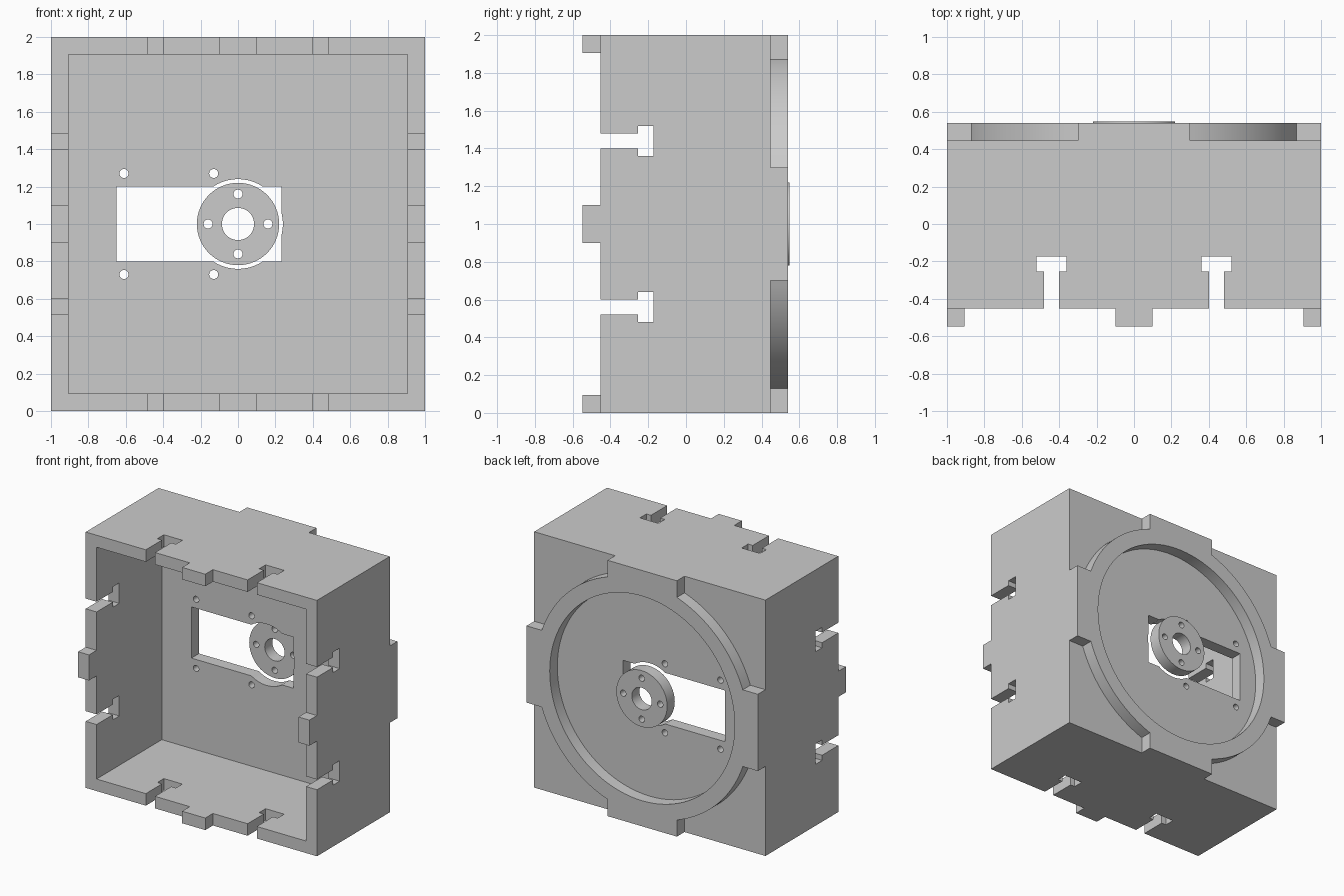
import bpy, bmesh
from math import cos, sin, pi, asin
from mathutils import Vector

if "Cube" in bpy.data.objects:
    bpy.data.objects.remove(bpy.data.objects["Cube"], do_unlink=True)

WALL = 0.094                     # wall, tab and rim thickness
FRONT, BACK = -0.453, 0.447      # ends of the plain box, without tabs and rim
RIM, TAB = 0.92, 0.3             # rim outer radius, half width of its lugs
MID = 1.0                        # height of the centre

grey = bpy.data.materials.new("plain grey")
grey.use_nodes = True
grey.diffuse_color = (0.6, 0.6, 0.6, 1)
grey.node_tree.nodes["Principled BSDF"].inputs["Base Color"].default_value = (0.6, 0.6, 0.6, 1)

PLACE = {"x": lambda u, v, t: (t, v, u),
         "y": lambda u, v, t: (u, t, v),
         "z": lambda u, v, t: (u, v, t)}


def prism(name, points, low, high, axis="y"):
    """Extrude a flat profile along an axis."""
    bm = bmesh.new()
    face = bm.faces.new([bm.verts.new(PLACE[axis](u, v, low)) for u, v in points])
    top = bmesh.ops.extrude_face_region(bm, geom=[face])["geom"]
    shift = Vector(PLACE[axis](0, 0, high - low))
    bmesh.ops.translate(bm, vec=shift, verts=[g for g in top if isinstance(g, bmesh.types.BMVert)])
    bmesh.ops.recalc_face_normals(bm, faces=bm.faces)
    mesh = bpy.data.meshes.new(name)
    bm.to_mesh(mesh)
    bm.free()
    mesh.materials.append(grey)
    obj = bpy.data.objects.new(name, mesh)
    bpy.context.collection.objects.link(obj)
    return obj


def rect(u0, u1, v0, v1):
    return [(u0, v0), (u1, v0), (u1, v1), (u0, v1)]


def arc(u, v, r, start=0.0, end=2 * pi, steps=64, closed=True):
    count = steps if closed else steps + 1
    angles = [start + (end - start) * i / steps for i in range(count)]
    return [(u + r * cos(a), v + r * sin(a)) for a in angles]


def cut(target, points, low, high, axis="y"):
    """Cut an extruded profile out of the target."""
    cutter = prism("cutter", points, low, high, axis)
    cutter.hide_render = True
    bpy.context.view_layer.objects.active = target
    mod = target.modifiers.new("cut", "BOOLEAN")
    mod.operation, mod.solver, mod.object = "DIFFERENCE", "EXACT", cutter
    bpy.ops.object.modifier_apply(modifier=mod.name)
    bpy.data.objects.remove(cutter, do_unlink=True)


def smooth(obj):
    bpy.ops.object.select_all(action="DESELECT")
    obj.select_set(True)
    bpy.context.view_layer.objects.active = obj
    bpy.ops.object.shade_smooth_by_angle(angle=pi / 6)


# Housing: solid block, hollowed from the front
housing = prism("housing", rect(-1, 1, 0, 2), FRONT - WALL, BACK + WALL)
inner = 1 - WALL
cut(housing, rect(-inner, inner, MID - inner, MID + inner), -1, BACK - WALL)

# Front tabs and back rim with lugs: remove the four corners of each layer
a = asin(TAB / RIM)
corner = arc(0, 0, RIM, a, pi / 2 - a, 24, False) + [(TAB, 1.2), (1.2, 1.2), (1.2, TAB)]
for sx in (-1, 1):
    for sz in (-1, 1):
        tab_gap = rect(0.1, 1.2, 0.1, 1.2)
        cut(housing, [(sx * u, MID + sz * v) for u, v in tab_gap], -1, FRONT)
        cut(housing, [(sx * u, MID + sz * v) for u, v in corner], BACK, 1)

# T slots through opposite walls
for axis, centre, low, high in (("z", 0, -0.2, 2.2), ("x", MID, -1.2, 1.2)):
    for side in (-1, 1):
        half = [(0.04, -0.7), (0.04, -0.253), (0.08, -0.253), (0.08, -0.173)]
        tee = half + [(-u, v) for u, v in reversed(half)]
        cut(housing, [(centre + side * 0.44 + u, v) for u, v in tee], low, high, axis)

# Round recess inside the rim
cut(housing, arc(0, MID, 0.8, steps=96), BACK, 1)

# Motor window, horn clearance and screw holes in the back wall
cut(housing, rect(-0.65, 0.233, 0.8, 1.2), 0.2, 0.8)
cut(housing, arc(0, MID, 0.24), 0.2, 0.8)
for u in (-0.61, -0.13):
    for v in (-0.27, 0.27):
        cut(housing, arc(u, MID + v, 0.024, steps=24), 0.2, 0.8)
smooth(housing)

# Horn disc with a centre bore and four screw holes
disc = prism("horn_disc", arc(0, MID, 0.22), 0.453, 0.547)
cut(disc, arc(0, MID, 0.086, steps=48), 0.3, 0.8)
for i in range(4):
    u, v = 0.16 * cos(i * pi / 2), 0.16 * sin(i * pi / 2)
    cut(disc, arc(u, MID + v, 0.024, steps=24), 0.3, 0.8)
smooth(disc)
